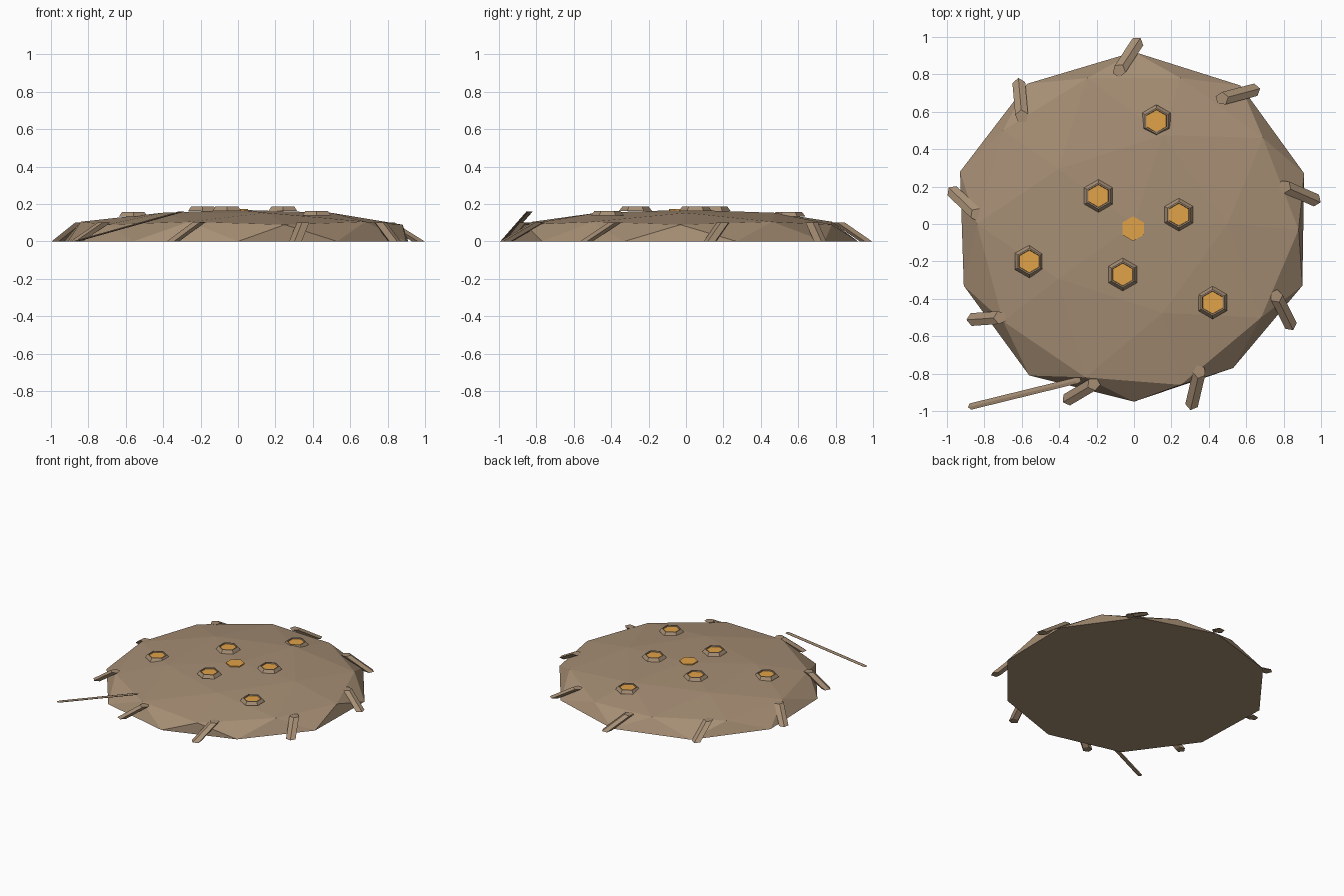
import bpy
import bmesh
from math import cos, sin, pi, atan2
from mathutils import Vector

cube = bpy.data.objects.get("Cube")
if cube:
    bpy.data.objects.remove(cube, do_unlink=True)


def material(name, colour):
    mat = bpy.data.materials.new(name)
    mat.use_nodes = True
    mat.diffuse_color = colour
    mat.node_tree.nodes["Principled BSDF"].inputs["Base Color"].default_value = colour
    return mat


earth = material("earth_brown", (0.38, 0.27, 0.175, 1))
glow = material("amber_orange", (0.75, 0.36, 0.066, 1))


def finish(name, bm, mat):
    bmesh.ops.recalc_face_normals(bm, faces=bm.faces)
    mesh = bpy.data.meshes.new(name)
    bm.to_mesh(mesh)
    bm.free()
    mesh.materials.append(mat)
    obj = bpy.data.objects.new(name, mesh)
    bpy.context.collection.objects.link(obj)
    return obj


def loft(name, rings, mat, cap=True, closed=False):
    """Bridge a list of point rings, each with the same number of points."""
    bm = bmesh.new()
    loops = [[bm.verts.new(p) for p in ring] for ring in rings]
    pairs = list(zip(loops, loops[1:]))
    if closed:
        pairs.append((loops[-1], loops[0]))
    for low, high in pairs:
        for i in range(len(low)):
            j = (i + 1) % len(low)
            bm.faces.new((low[i], low[j], high[j], high[i]))
    if cap:
        bm.faces.new(loops[0])
        bm.faces.new(loops[-1])
    return finish(name, bm, mat)


def ring(x, y, z, radius, sides, start):
    return [Vector((x + radius * cos(start + 2 * pi * k / sides),
                    y + radius * sin(start + 2 * pi * k / sides), z))
            for k in range(sides)]


# Mound: upper half of a squashed faceted sphere with an uneven rim
RIM = [(0, .92), (.57, .74), (.91, .27), (.9, -.33), (.53, -.77),
       (0, -.95), (-.56, -.81), (-.91, -.33), (-.93, .28), (-.57, .75)]
SHOULDER = [(.25, -.86), (.88, -.03), (.25, .78), (-.7, .5), (-.7, -.52),
            (-.26, -.82), (.68, -.5), (.69, .46), (-.25, .78), (-.84, 0)]


def nearest(points, co):
    return min(points, key=lambda p: (Vector(p) - co.xy).length)


bm = bmesh.new()
bmesh.ops.create_icosphere(bm, subdivisions=2, radius=1)
bmesh.ops.delete(bm, geom=[v for v in bm.verts if v.co.z < -.1], context='VERTS')
for v in bm.verts:
    h = v.co.z
    if h < .1:
        v.co = (*nearest(RIM, v.co), 0)
    elif h < .7:
        v.co = (*nearest(SHOULDER, v.co), .2 * h)
    elif h < .95:
        v.co = (v.co.x * .95, v.co.y * .95, .153)
    else:
        v.co = (0, 0, .169)
bmesh.ops.holes_fill(bm, edges=[e for e in bm.edges if e.is_boundary], sides=0)
mound = finish("mound", bm, earth)

# Vents: hexagonal collars around glowing plates
VENTS = [(-.19, .15, .187), (.24, .05, .187), (-.06, -.27, .187),
         (.12, .55, .157), (-.56, -.2, .157), (.42, -.42, .162)]
for n, (x, y, top) in enumerate(VENTS, 1):
    profile = [(.088, top - .024), (.07, top), (.062, top), (.058, top - .024)]
    loft(f"vent_collar_{n}", [ring(x, y, z, r, 6, pi / 2) for r, z in profile],
         earth, cap=False, closed=True)
    loft(f"vent_glow_{n}", [ring(x, y, top + dz, .06, 6, pi / 2)
                            for dz in (-.017, -.008)], glow)
loft("centre_glow", [ring(-.005, -.025, z, .066, 6, pi / 2) for z in (.165, .174)], glow)

# Stakes: slanted five-sided posts, cut level at both ends
STAKES = [((.015, .965), (-.08, .82)), ((.64, .715), (.47, .67)),
          ((.965, .13), (.805, .2)), ((.835, -.535), (.76, -.385)),
          ((.31, -.96), (.35, -.79)), ((-.35, -.935), (-.215, -.855)),
          ((-.86, -.51), (-.715, -.5)), ((-.965, .17), (-.84, .05)),
          ((-.615, .745), (-.6, .575))]


def slanted_post(name, foot, head, height, radius):
    turn = atan2(foot[1] - head[1], foot[0] - head[0])
    return loft(name, [ring(*foot, 0, radius, 5, turn),
                       ring(*head, height, radius, 5, turn)], earth)


for n, (foot, head) in enumerate(STAKES, 1):
    slanted_post(f"stake_{n}", foot, head, .1, .036)

# Long pole leaning at the front right
slanted_post("leaning_pole", (-.87, -.975), (-.3, -.835), .16, .018)
